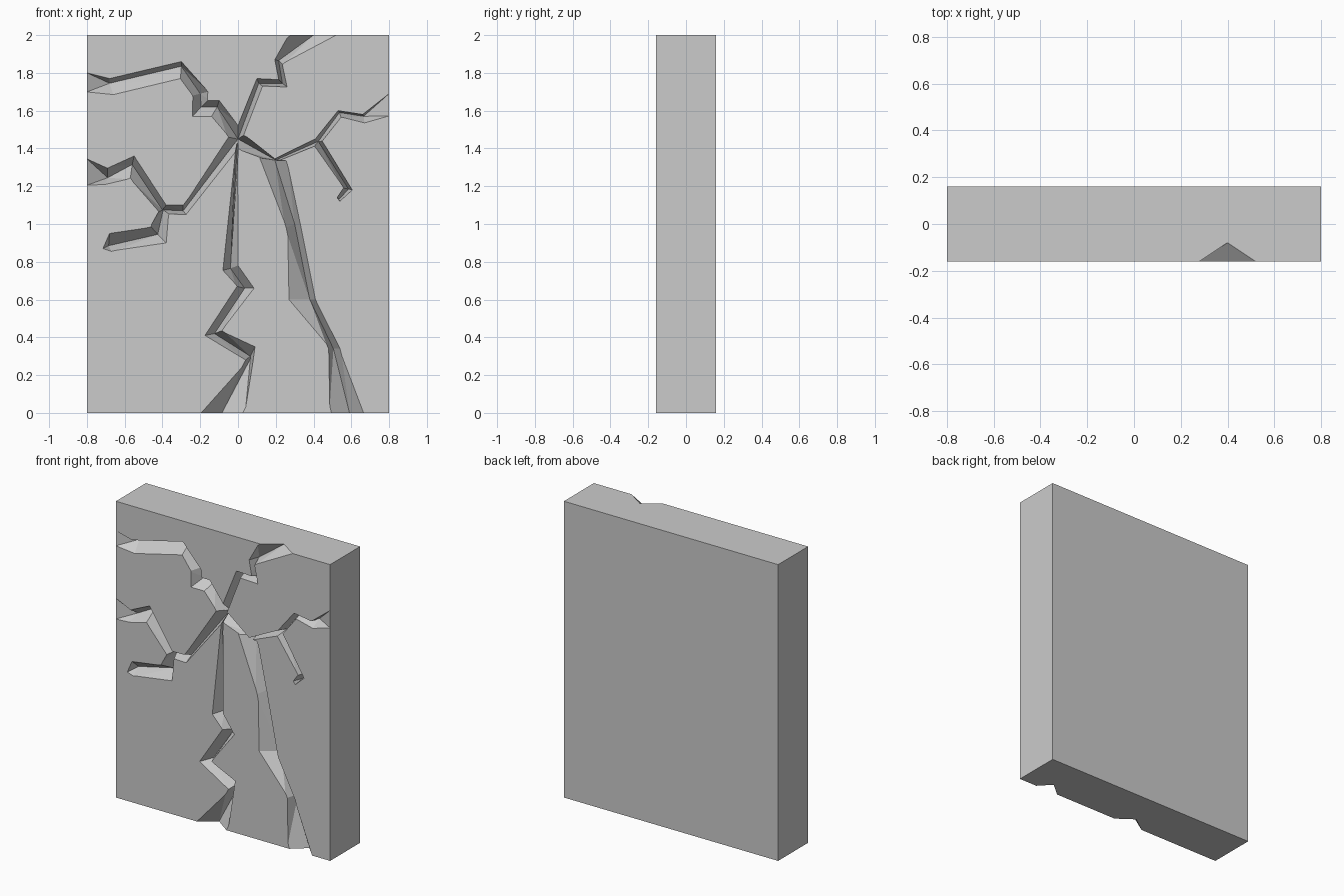
import bpy, bmesh

W, T, H = 1.6, 0.32, 2.0
FRONT, DEPTH = -T / 2, 0.08

# stone slab
bpy.ops.mesh.primitive_cube_add(size=1, location=(0, 0, H / 2))
slab = bpy.context.object
slab.name = "cracked_stone_slab"
slab.scale = (W, T, H)
bpy.ops.object.transform_apply(location=True, scale=True)


def carve(name, sections, to_border=False, depth=DEPTH):
    """V-groove; each section = x,z of one rim, the valley, the other rim."""
    secs = [list(s) for s in sections]
    if to_border:  # run on past the slab's edge
        a, b = secs[-2], secs[-1]
        secs.append([q + (q - p) * 0.12 for p, q in zip(a, b)])
    bm = bmesh.new()
    rings = []
    for lx, lz, vx, vz, rx, rz in secs:
        tip = lx == vx == rx
        k = 1.12  # rims overshoot the front face so the cut is clean
        yv = FRONT if tip else FRONT + depth
        yr = yv + (FRONT - yv) * k
        ring = [(vx + (lx - vx) * k, yr, vz + (lz - vz) * k), (vx, yv, vz),
                (vx + (rx - vx) * k, yr, vz + (rz - vz) * k)]
        rings.append([bm.verts.new(p) for p in ring])
    for a, b in zip(rings, rings[1:]):
        for i in range(3):
            j = (i + 1) % 3
            bm.faces.new((a[i], a[j], b[j], b[i]))
    bm.faces.new(rings[0])
    bm.faces.new(rings[-1][::-1])
    bmesh.ops.remove_doubles(bm, verts=bm.verts, dist=1e-5)
    bmesh.ops.triangulate(bm, faces=bm.faces)
    bmesh.ops.recalc_face_normals(bm, faces=bm.faces)
    me = bpy.data.meshes.new(name)
    bm.to_mesh(me)
    bm.free()
    cutter = bpy.data.objects.new(name, me)
    cutter.hide_render = True
    bpy.context.collection.objects.link(cutter)
    mod = slab.modifiers.new(name, 'BOOLEAN')
    mod.operation, mod.solver, mod.object = 'DIFFERENCE', 'EXACT', cutter
    mod.use_self = True
    bpy.context.view_layer.objects.active = slab
    bpy.ops.object.modifier_apply(modifier=name)
    bpy.data.objects.remove(cutter)


# impact point where the cracks meet
carve("hub", [(0, 1.52, 0, 1.45, -.05, 1.46), (.03, 1.47, 0, 1.45, 0, 1.40)], depth=0.083)

# upper left crack
carve("upper_left", [
    (0, 1.52, 0, 1.45, -.05, 1.46), (-.10, 1.655, -.11, 1.62, -.14, 1.57),
    (-.16, 1.655, -.195, 1.62, -.24, 1.57), (-.16, 1.70, -.20, 1.69, -.24, 1.68),
    (-.30, 1.86, -.30, 1.835, -.305, 1.77), (-.68, 1.77, -.68, 1.745, -.66, 1.685),
    (-.80, 1.87, -.80, 1.80, -.80, 1.71)], True)

# left crack and its side branch
carve("left", [
    (-.05, 1.46, 0, 1.45, 0, 1.40), (-.29, 1.10, -.29, 1.07, -.275, 1.05),
    (-.38, 1.10, -.40, 1.075, -.41, 1.055), (-.55, 1.36, -.56, 1.315, -.57, 1.245),
    (-.69, 1.295, -.69, 1.245, -.70, 1.21), (-.80, 1.465, -.80, 1.345, -.80, 1.22)], True)
carve("left_branch", [
    (-.415, 1.075, -.395, 1.08, -.365, 1.055), (-.46, .985, -.425, .945, -.38, .90),
    (-.68, .95, -.685, .885, -.67, .855), (-.715, .87, -.715, .87, -.715, .87)])

# top crack
carve("top", [
    (0, 1.52, 0, 1.45, .03, 1.47), (.10, 1.77, .11, 1.745, .13, 1.73),
    (.215, 1.765, .235, 1.745, .26, 1.725), (.195, 1.87, .215, 1.865, .235, 1.845),
    (.28, 2.0, .40, 2.0, .52, 2.0)], True)

# right crack and its side branch
carve("right", [
    (.03, 1.47, 0, 1.45, 0, 1.40), (.195, 1.345, .20, 1.338, .19, 1.325),
    (.41, 1.45, .425, 1.437, .435, 1.425), (.53, 1.60, .537, 1.59, .545, 1.565),
    (.66, 1.58, .665, 1.57, .67, 1.535), (.80, 1.79, .80, 1.69, .80, 1.585)], True)
carve("right_branch", [
    (.40, 1.42, .425, 1.437, .445, 1.44), (.56, 1.19, .585, 1.185, .605, 1.18),
    (.525, 1.14, .535, 1.13, .54, 1.12)])

# long lower right crack
carve("lower_right", [
    (.115, 1.35, .195, 1.338, .255, 1.335), (.255, .98, .30, 1.0, .33, 1.0),
    (.27, .60, .38, .60, .41, .60), (.48, .34, .505, .34, .54, .34),
    (.495, 0, .59, 0, .665, 0)], True)

# zigzag lower crack
carve("lower", [
    (-.012, 1.425, -.003, 1.43, .002, 1.41), (-.08, .755, -.04, .765, 0, .78),
    (-.005, .67, .035, .66, .085, .66), (-.175, .41, -.125, .42, -.085, .435),
    (.04, .28, .065, .30, .09, .35), (.035, .27, .065, .285, .08, .275),
    (-.195, 0, -.085, 0, .025, 0)], True)
